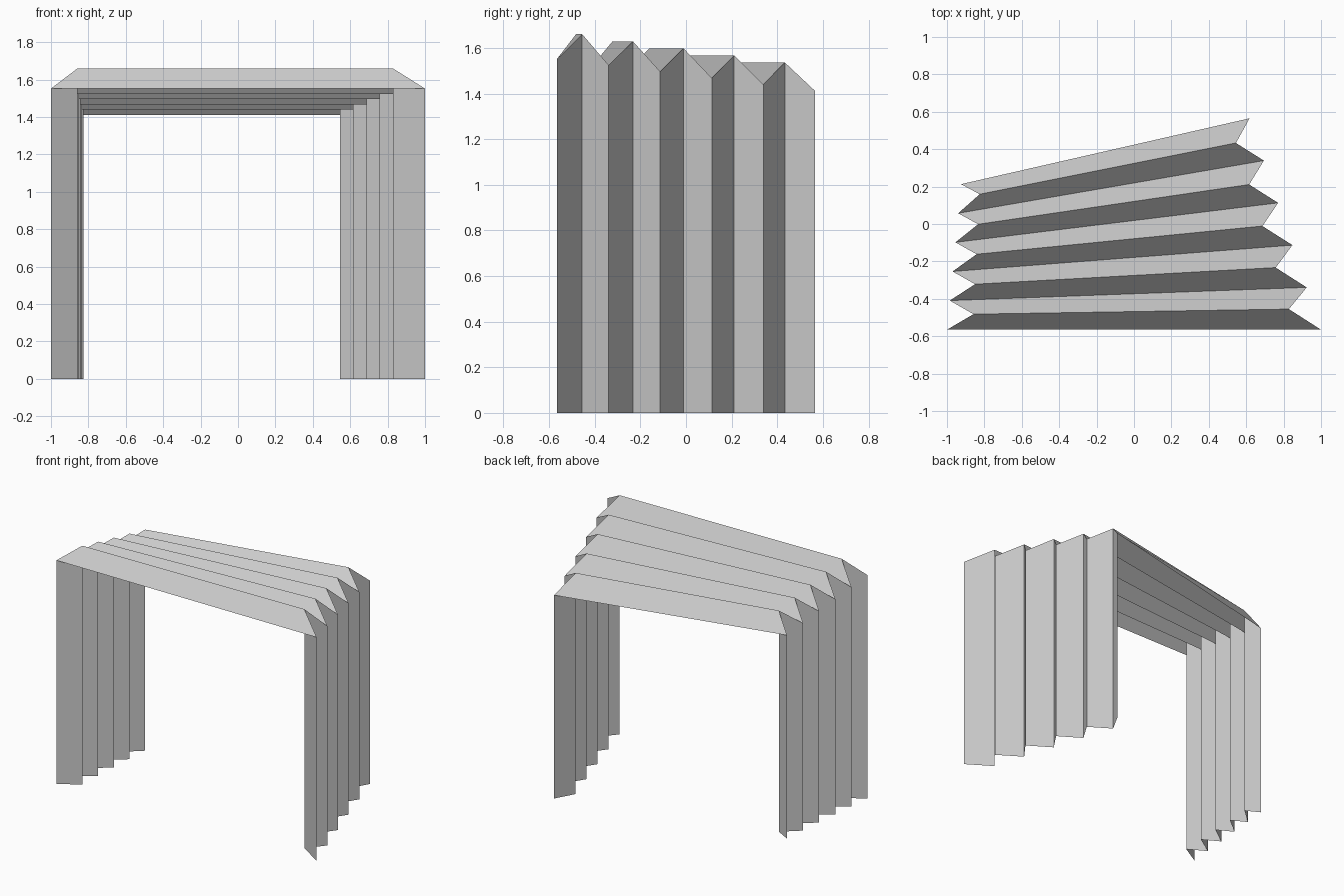
import bpy, bmesh
from mathutils import Vector

if "Cube" in bpy.data.objects:
    bpy.data.objects.remove(bpy.data.objects["Cube"])

FOLDS = 5


def lerp(a, b, t):
    return Vector(a).lerp(Vector(b), t)


# Upper corners of the folds: (first, last) on each side
OUT_L = ((-1.0, -0.565, 1.552), (-0.925, 0.213, 1.412))
OUT_R = ((1.0, -0.565, 1.552), (0.618, 0.565, 1.412))
IN_L = ((-0.858, -0.482, 1.66), (-0.825, 0.159, 1.536))
IN_R = ((0.828, -0.455, 1.66), (0.545, 0.433, 1.536))

# Alternate outer valleys and inner ridges from front to back
stations = []
for i in range(FOLDS + 1):
    t = i / FOLDS
    stations.append((lerp(*OUT_L, t), lerp(*OUT_R, t)))
    if i < FOLDS:
        t = i / (FOLDS - 1)
        stations.append((lerp(*IN_L, t), lerp(*IN_R, t)))

# Pleated sheet: left wall, roof and right wall for every pleat
bm = bmesh.new()
rows = []
for left, right in stations:
    path = ((left.x, left.y, 0), left, right, (right.x, right.y, 0))
    rows.append([bm.verts.new(p) for p in path])
for a, b in zip(rows, rows[1:]):
    for k in range(3):
        bm.faces.new((a[k], a[k + 1], b[k + 1], b[k]))

mesh = bpy.data.meshes.new("pleated_arch")
bm.to_mesh(mesh)
bm.free()
arch = bpy.data.objects.new("pleated_arch", mesh)
bpy.context.collection.objects.link(arch)
